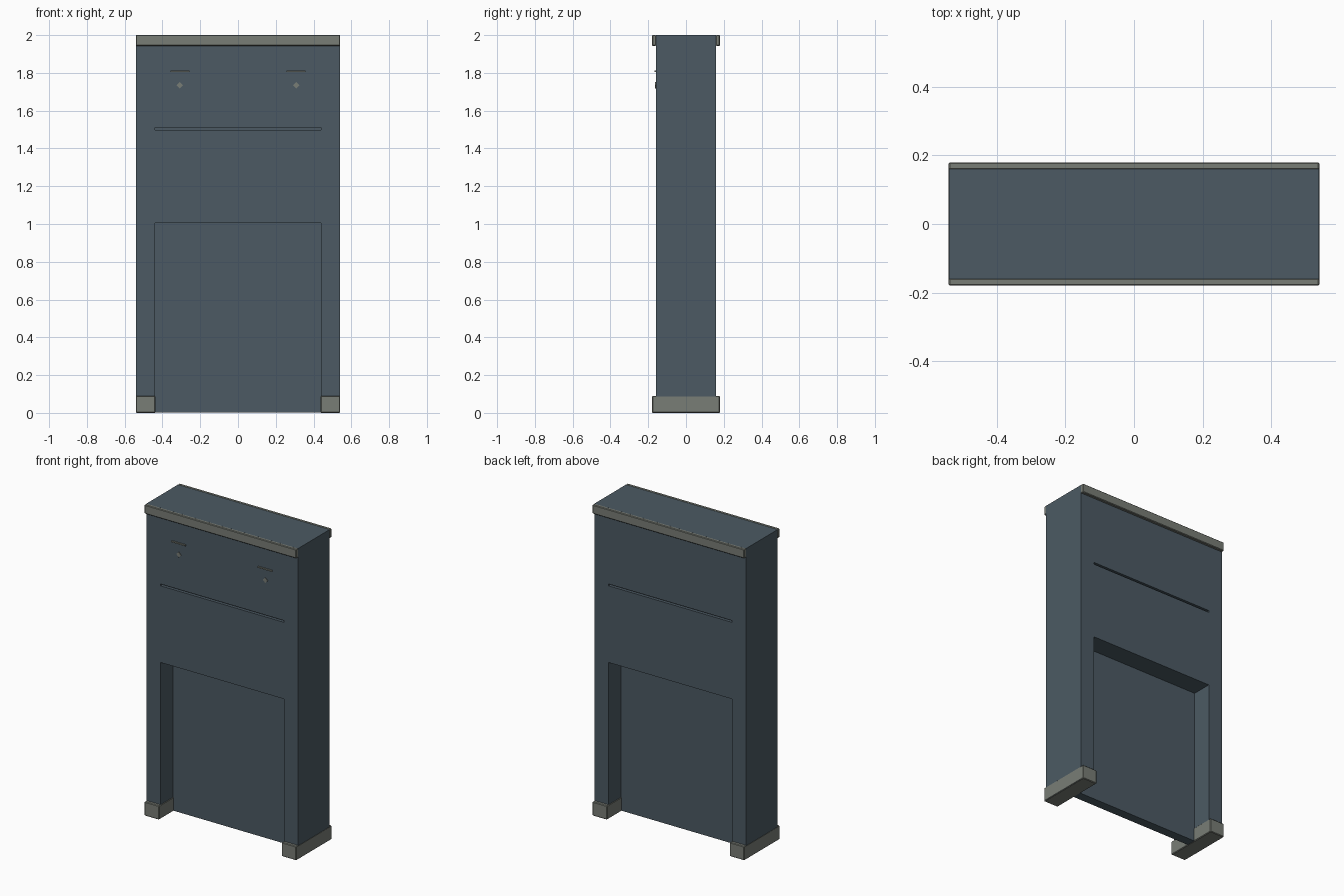
import bpy
import bmesh
import math
from mathutils import Matrix

default = bpy.data.objects.get("Cube")
if default:
    bpy.data.objects.remove(default, do_unlink=True)


def material(name, colour):
    mat = bpy.data.materials.new(name)
    mat.use_nodes = True
    mat.diffuse_color = (*colour, 1)
    mat.node_tree.nodes["Principled BSDF"].inputs["Base Color"].default_value = (*colour, 1)
    return mat


slate = material("slate blue", (0.072, 0.102, 0.126))
stone = material("warm grey", (0.19, 0.205, 0.18))


def box(name, mat, xs, ys, zs, bevel=0.0):
    """Box spanning the given ranges, with optional chamfered edges."""
    bm = bmesh.new()
    bmesh.ops.create_cube(bm, size=1)
    for v in bm.verts:
        v.co = [r[0] if c < 0 else r[1] for c, r in zip(v.co, (xs, ys, zs))]
    if bevel:
        bmesh.ops.bevel(bm, geom=bm.edges[:], offset=bevel, segments=1, affect='EDGES')
    mesh = bpy.data.meshes.new(name)
    bm.to_mesh(mesh)
    bm.free()
    obj = bpy.data.objects.new(name, mesh)
    bpy.context.collection.objects.link(obj)
    mesh.materials.append(mat)
    return obj


def cut(target, cutter):
    """Subtract a cutter from the target and discard the cutter."""
    mod = target.modifiers.new("cut", 'BOOLEAN')
    mod.operation = 'DIFFERENCE'
    mod.solver = 'EXACT'
    mod.object = cutter
    bpy.context.view_layer.objects.active = target
    bpy.ops.object.modifier_apply(modifier=mod.name)
    bpy.data.objects.remove(cutter, do_unlink=True)


# Main slab with a recess and a slot on both faces
body = box("body", slate, (-0.54, 0.54), (-0.16, 0.16), (0.002, 2))
for side in (-1, 1):
    recess_y = sorted((side * 0.03, side * 0.3))
    slot_y = sorted((side * 0.14, side * 0.3))
    cut(body, box("recess_cutter", slate, (-0.44, 0.44), recess_y, (-0.2, 1.005)))
    cut(body, box("slot_cutter", slate, (-0.44, 0.44), slot_y, (1.498, 1.51)))

# Trim along the top of each face
for side, label in ((-1, "front"), (1, "back")):
    ys = sorted((side * 0.158, side * 0.18))
    box(label + "_top_trim", stone, (-0.541, 0.541), ys, (1.943, 2.001), 0.004)

# Feet, with the small hook plates and pegs above them on the front
for side, label in ((-1, "right"), (1, "left")):
    xs = sorted((side * 0.437, side * 0.541))
    box(label + "_foot", stone, xs, (-0.18, 0.18), (0, 0.09), 0.004)

    x = side * 0.308
    box(label + "_ledge", stone, (x - 0.05, x + 0.05), (-0.168, -0.155), (1.804, 1.812))
    peg = box(label + "_peg", stone, (-0.012, 0.012), (-0.004, 0.004), (-0.012, 0.012))
    peg.data.transform(Matrix.Rotation(math.radians(45), 4, 'Y'))
    peg.location = (x, -0.16, 1.735)
